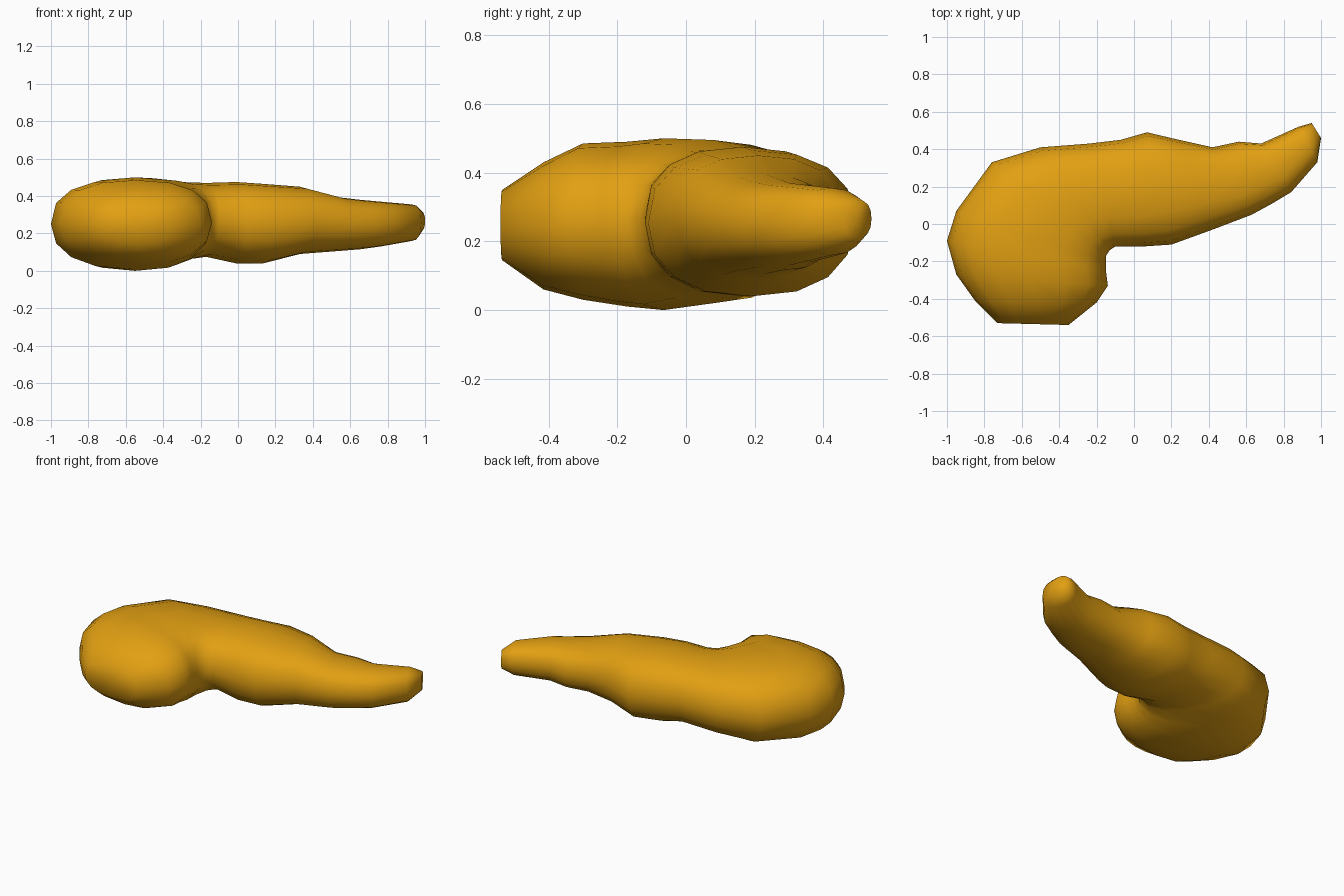
import bpy, bmesh, math
from mathutils import Vector

if "Cube" in bpy.data.objects:
    bpy.data.objects.remove(bpy.data.objects["Cube"])

SIDES = 16

mat = bpy.data.materials.new("golden ochre")
mat.use_nodes = True
OCHRE = (0.76, 0.35, 0.006, 1)
mat.diffuse_color = OCHRE
bsdf = mat.node_tree.nodes["Principled BSDF"]
bsdf.inputs["Base Color"].default_value = OCHRE
bsdf.inputs["Roughness"].default_value = 0.7

# Cross-sections from tail tip to head: outer x, y, inner x, y, bottom, top
SECTIONS = [
    (0.95, 0.54, 1.00, 0.46, 0.21, 0.32),
    (0.88, 0.52, 0.98, 0.33, 0.16, 0.355),
    (0.68, 0.43, 0.84, 0.17, 0.13, 0.37),
    (0.56, 0.44, 0.74, 0.11, 0.115, 0.38),
    (0.42, 0.41, 0.63, 0.05, 0.105, 0.395),
    (0.24, 0.45, 0.42, -0.03, 0.09, 0.45),
    (0.07, 0.49, 0.20, -0.11, 0.04, 0.465),
    (-0.07, 0.45, 0.05, -0.12, 0.04, 0.475),
    (-0.24, 0.43, -0.10, -0.12, 0.075, 0.47),
    (-0.50, 0.41, -0.13, -0.14, 0.055, 0.475),
    (-0.76, 0.33, -0.15, -0.17, 0.02, 0.495),
    (-0.95, 0.07, -0.15, -0.20, 0.0, 0.50),
    (-1.00, -0.09, -0.15, -0.25, 0.01, 0.49),
    (-0.95, -0.27, -0.14, -0.33, 0.03, 0.485),
    (-0.85, -0.41, -0.20, -0.42, 0.06, 0.43),
    (-0.73, -0.53, -0.35, -0.54, 0.145, 0.35),
]


def rounded(value, power):
    return math.copysign(abs(value) ** power, value)


def section_ring(bm, section):
    """Cross-section with a fuller top and a rounder underside."""
    ox, oy, ix, iy, low, high = section
    outer, inner = Vector((ox, oy, 0)), Vector((ix, iy, 0))
    centre, half = (outer + inner) / 2, (outer - inner) / 2
    mid, height = (low + high) / 2, (high - low) / 2
    ring = []
    for i in range(SIDES):
        a = math.tau * i / SIDES
        s = math.sin(a)
        p = centre + half * rounded(math.cos(a), 0.85)
        p.z = mid + height * rounded(s, 0.78 if s > 0 else 0.88)
        ring.append(bm.verts.new(p))
    return ring


# Folded tapering body, lofted in one piece
bm = bmesh.new()
rings = [section_ring(bm, s) for s in SECTIONS]
for a, b in zip(rings, rings[1:]):
    for i in range(SIDES):
        j = (i + 1) % SIDES
        bm.faces.new((a[i], a[j], b[j], b[i]))

# Blunt caps at the tail tip and the head
for ring in (rings[0], rings[-1]):
    middle = sum((v.co for v in ring), Vector()) / SIDES
    tip = bm.verts.new(middle)
    for i in range(SIDES):
        bm.faces.new((ring[i], ring[(i + 1) % SIDES], tip))

bmesh.ops.recalc_face_normals(bm, faces=bm.faces)

mesh = bpy.data.meshes.new("folded_body")
bm.to_mesh(mesh)
bm.free()
mesh.materials.append(mat)
body = bpy.data.objects.new("folded_body", mesh)
bpy.context.collection.objects.link(body)
bpy.context.view_layer.objects.active = body
body.select_set(True)
bpy.ops.object.shade_smooth_by_angle(angle=math.radians(75))
